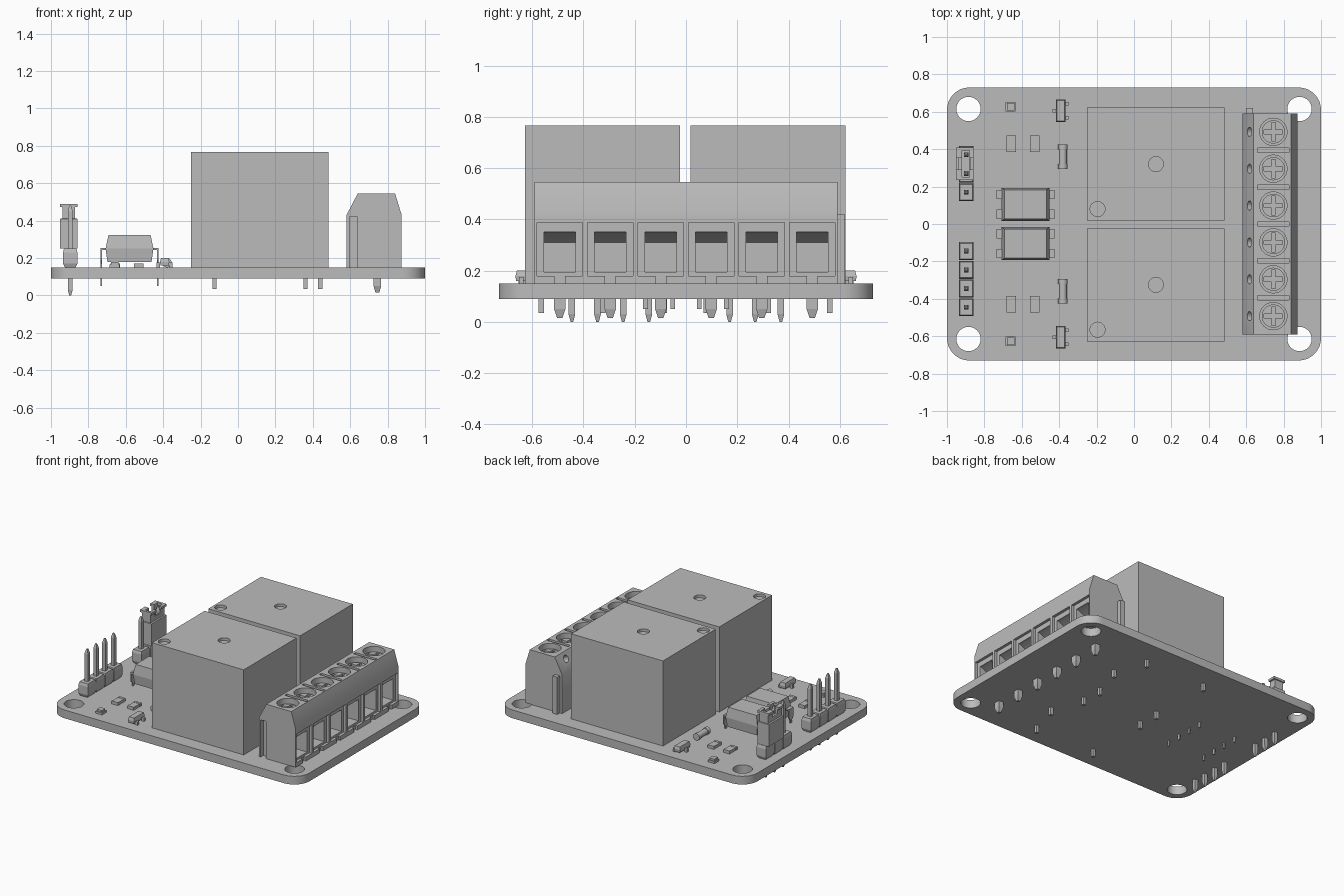
import bpy, bmesh, math
from mathutils import Matrix

if "Cube" in bpy.data.objects:
    bpy.data.objects.remove(bpy.data.objects["Cube"])

grey = bpy.data.materials.new("plain grey")
grey.use_nodes = True
GREY = (0.5, 0.5, 0.5, 1)
grey.diffuse_color = GREY
next(n for n in grey.node_tree.nodes if n.type == 'BSDF_PRINCIPLED').inputs["Base Color"].default_value = GREY


def add(name, bm):
    bmesh.ops.recalc_face_normals(bm, faces=bm.faces)
    me = bpy.data.meshes.new(name)
    bm.to_mesh(me)
    bm.free()
    me.materials.append(grey)
    ob = bpy.data.objects.new(name, me)
    bpy.context.collection.objects.link(ob)
    return ob


def loft(name, x, y, sections):
    """Stack of rectangles (z, half x, half y) skinned into a solid."""
    bm = bmesh.new()
    rings = [[bm.verts.new((x + i * hx, y + j * hy, z))
              for i, j in ((-1, -1), (1, -1), (1, 1), (-1, 1))] for z, hx, hy in sections]
    for a, b in zip(rings, rings[1:]):
        for k in range(4):
            n = (k + 1) % 4
            bm.faces.new((a[k], a[n], b[n], b[k]))
    bm.faces.new(rings[0])
    bm.faces.new(rings[-1])
    return add(name, bm)


def box(name, x, y, z0, z1, hx, hy):
    return loft(name, x, y, [(z0, hx, hy), (z1, hx, hy)])


def cylinder(name, x, y, z, r, length, rot=None, sides=32):
    bm = bmesh.new()
    bmesh.ops.create_cone(bm, cap_ends=True, segments=sides, radius1=r, radius2=r, depth=length,
                          matrix=Matrix.Translation((x, y, z)) @ (rot or Matrix()))
    return add(name, bm)


def prism_y(name, profile, y0, y1):
    """Extrude an x-z profile along y."""
    bm = bmesh.new()
    face = bm.faces.new([bm.verts.new((x, y0, z)) for x, z in profile])
    ext = bmesh.ops.extrude_face_region(bm, geom=[face])
    bmesh.ops.translate(bm, vec=(0, y1 - y0, 0),
                        verts=[v for v in ext["geom"] if isinstance(v, bmesh.types.BMVert)])
    return add(name, bm)


def cut(ob, cutters):
    for c in cutters:
        c.hide_render = True
        m = ob.modifiers.new("cut", 'BOOLEAN')
        m.operation, m.solver, m.object = 'DIFFERENCE', 'EXACT', c
    dg = bpy.context.evaluated_depsgraph_get()
    me = bpy.data.meshes.new_from_object(ob.evaluated_get(dg))
    ob.modifiers.clear()
    ob.data = me
    for c in cutters:
        bpy.data.objects.remove(c)


def smooth(ob):
    bpy.ops.object.select_all(action='DESELECT')
    ob.select_set(True)
    bpy.context.view_layer.objects.active = ob
    bpy.ops.object.shade_smooth_by_angle(angle=math.radians(30))


TOP = 0.15

# circuit board with rounded corners and mounting holes
board = box("circuit_board", 0, 0, 0.09, TOP, 1, 0.73)
bm = bmesh.new()
bm.from_mesh(board.data)
corners = [e for e in bm.edges if abs(e.verts[0].co.z - e.verts[1].co.z) > 0.01]
bmesh.ops.bevel(bm, geom=corners, offset=0.12, segments=8, profile=0.5, affect='EDGES')
bm.to_mesh(board.data)
bm.free()
cut(board, [cylinder("hole", sx * 0.885, sy * 0.615, 0.12, 0.065, 0.2)
            for sx in (-1, 1) for sy in (-1, 1)])
smooth(board)

# two relays with shallow round dimples and five pins each
for n, cy in enumerate((-0.325, 0.32), 1):
    relay = box(f"relay_{n}", 0.117, cy, TOP, 0.767, 0.368, 0.302)
    cut(relay, [cylinder("dimple", -0.195, cy - 0.24, 0.767, 0.04, 0.04),
                cylinder("dimple", 0.117, cy, 0.767, 0.04, 0.04)])
    smooth(relay)
    for px, dy in ((-0.125, -0.24), (-0.125, 0.24), (0.36, -0.24), (0.36, 0.24), (0.44, 0)):
        box(f"relay_pin_{n}", px, cy + dy, 0.035, 0.1, 0.011, 0.011)

# screw terminal block
block = prism_y("terminal_block", [(0.58, TOP), (0.58, 0.43), (0.64, 0.545), (0.84, 0.545),
                                   (0.875, 0.43), (0.875, TOP)], -0.59, 0.59)
ways = [(i - 2.5) * 0.197 for i in range(6)]
tilt = Matrix.Rotation(math.radians(-62), 4, 'Y')
cutters = [box("groove", 0.617, -0.59, 0.1, 0.42, 0.022, 0.03)]
for y in ways:
    cutters += [
        cylinder("screw_well", 0.745, y, 0.53, 0.073, 0.12),
        cylinder("probe_hole", 0.62, y, 0.5, 0.025, 0.1, tilt, 16),
        box("window", 0.885, y, 0.18, 0.387, 0.03, 0.088),
        prism_y("wire_pocket", [(0.9, 0.195), (0.76, 0.195), (0.76, 0.31), (0.84, 0.35),
                                (0.9, 0.35)], y - 0.062, y + 0.062),
        box("foot_notch", 0.885, y, 0.1, 0.185, 0.025, 0.02)]
cutters += [box("slot", 0.745, y + 0.0985, 0.51, 0.6, 0.085, 0.012) for y in ways[:-1]]
cut(block, cutters)
smooth(block)
box("terminal_side_rib", 0.617, 0.603, TOP, 0.42, 0.018, 0.017)

for y in ways:
    # cross-slotted screw head and solder pin
    screw = cylinder("terminal_screw", 0.745, y, 0.48, 0.062, 0.06)
    cut(screw, [box("slot_a", 0.745, y, 0.485, 0.55, 0.05, 0.011),
                box("slot_b", 0.745, y, 0.485, 0.55, 0.011, 0.05)])
    smooth(screw)
    loft("terminal_pin", 0.745, y, [(0.015, 0.01, 0.01), (0.05, 0.02, 0.022), (0.1, 0.02, 0.022)])


# pin headers
def header_pin(y):
    loft("header_base", -0.897, y, [(TOP, 0.028, 0.04), (0.17, 0.038, 0.048),
                                    (0.23, 0.038, 0.048), (0.25, 0.034, 0.042)])
    loft("header_pin", -0.897, y, [(0, 0.005, 0.005), (0.03, 0.013, 0.013),
                                   (0.45, 0.013, 0.013), (0.48, 0.005, 0.005)])


for y in (-0.445, -0.345, -0.245, -0.145, 0.17, 0.27, 0.37):
    header_pin(y)

# jumper cap with waisted neck, lip and open top
cap = loft("jumper_cap", -0.905, 0.322, [
    (0.25, 0.046, 0.087), (0.41, 0.046, 0.087), (0.411, 0.034, 0.08),
    (0.472, 0.034, 0.08), (0.473, 0.046, 0.087), (0.49, 0.046, 0.087)])
cut(cap, [box("cap_slot", -0.9, 0.322, 0.41, 0.55, 0.02, 0.07),
          box("cap_side_slot", -0.9, 0.322, 0.44, 0.55, 0.08, 0.03)])

# optocouplers with bent leads
for s in (-1, 1):
    loft("optocoupler", -0.58, s * 0.105, [(0.18, 0.118, 0.08), (0.25, 0.128, 0.088),
                                           (0.322, 0.113, 0.078)])
    for side in (-1, 1):
        for y in (0.052, 0.158):
            box("optocoupler_lead_top", -0.58 + side * 0.138, s * y, 0.244, 0.255, 0.016, 0.025)
            loft("optocoupler_lead", -0.58 + side * 0.15, s * y, [
                (0.05, 0.004, 0.009), (0.17, 0.004, 0.009), (0.19, 0.004, 0.025),
                (0.255, 0.004, 0.025)])

# small surface parts, mirrored front to back
lie = Matrix.Rotation(math.pi / 2, 4, 'X')
for s in (-1, 1):
    box("indicator_base", -0.66, s * 0.627, TOP, 0.165, 0.026, 0.026)
    box("indicator_lens", -0.66, s * 0.627, 0.165, 0.178, 0.02, 0.02)
    for x in (-0.657, -0.53):
        box("resistor_body", x, s * 0.43, TOP, 0.17, 0.024, 0.028)
        for e in (-1, 1):
            box("resistor_end", x, s * 0.43 + e * 0.035, TOP, 0.172, 0.025, 0.009)
    smooth(cylinder("diode_body", -0.38, s * 0.36, 0.175, 0.021, 0.1, lie, 20))
    for e in (-1, 1):
        smooth(cylinder("diode_end", -0.38, s * 0.36 + e * 0.052, 0.175, 0.025, 0.026, lie, 20))
    loft("transistor_body", -0.392, s * 0.605, [(0.16, 0.022, 0.058), (0.18, 0.025, 0.06),
                                                (0.2, 0.02, 0.055)])
    for x, dy in ((-0.426, 0), (-0.36, -0.037), (-0.36, 0.037)):
        box("transistor_leg", x, s * 0.605 + dy, TOP, 0.175, 0.01, 0.009)
